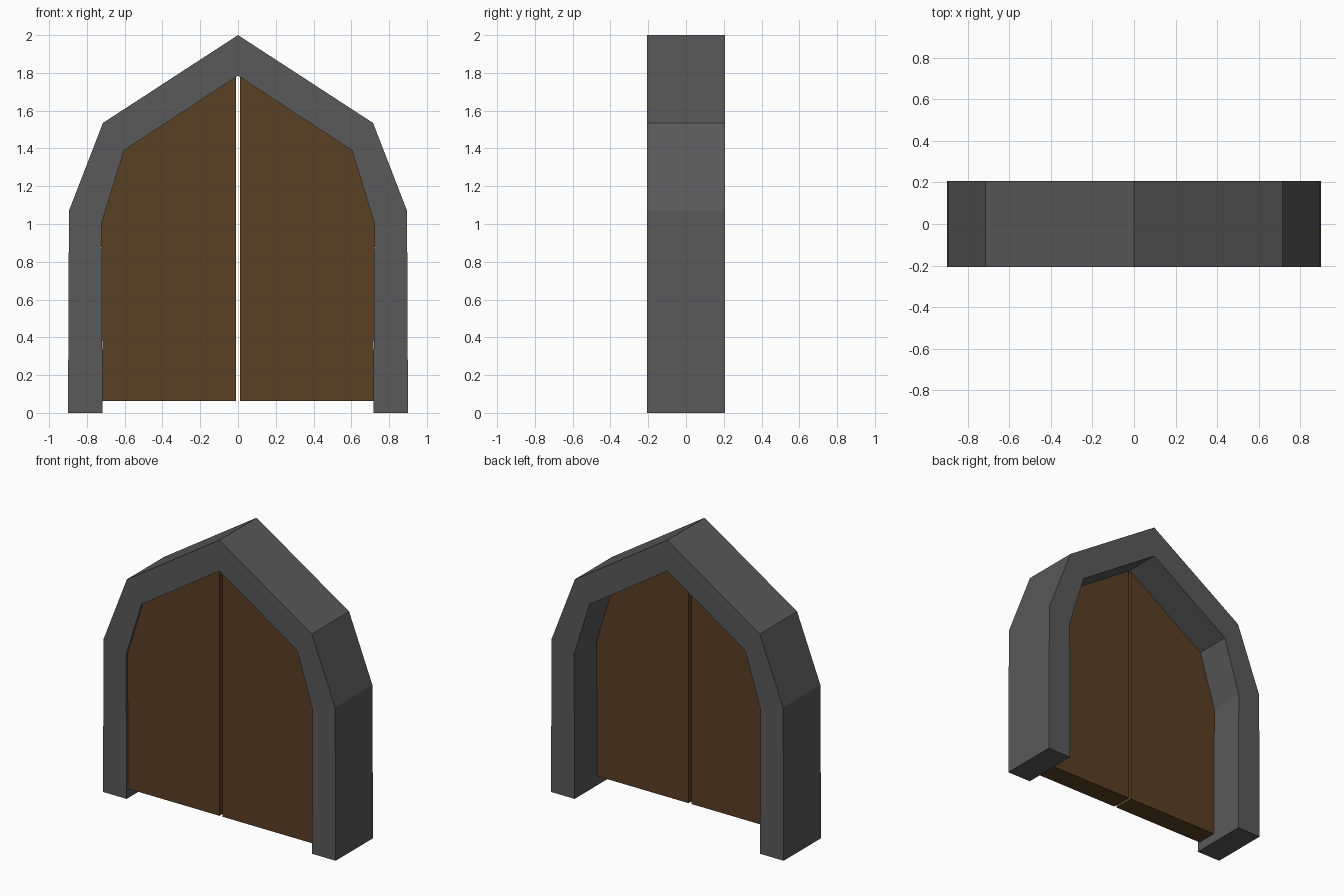
import bpy, bmesh

if "Cube" in bpy.data.objects:
    bpy.data.objects.remove(bpy.data.objects["Cube"])


def material(name, rgb):
    m = bpy.data.materials.new(name)
    m.diffuse_color = (*rgb, 1)
    m.use_nodes = True
    m.node_tree.nodes["Principled BSDF"].inputs["Base Color"].default_value = m.diffuse_color
    return m


def extrude_profile(name, pts, y0, y1, mat):
    """Solid made from an x-z outline, extruded from y0 to y1."""
    bm = bmesh.new()
    face = bm.faces.new([bm.verts.new((x, y0, z)) for x, z in pts])
    ext = bmesh.ops.extrude_face_region(bm, geom=[face])
    for v in ext["geom"]:
        if isinstance(v, bmesh.types.BMVert):
            v.co.y = y1
    bmesh.ops.recalc_face_normals(bm, faces=bm.faces[:])
    me = bpy.data.meshes.new(name)
    bm.to_mesh(me)
    bm.free()
    me.materials.append(mat)
    ob = bpy.data.objects.new(name, me)
    bpy.context.collection.objects.link(ob)
    return ob


def mirrored(half):
    """Full arch outline from its right half, which ends on x = 0."""
    return half + [(-x, z) for x, z in reversed(half[:-1])]


stone = material("stone", (0.1, 0.1, 0.1))
wood = material("wood", (0.1, 0.05, 0.018))

# Pointed arch frame: outer outline followed by the inner one reversed
outer = [(0.9, 0), (0.895, 1.07), (0.715, 1.535), (0, 2.0)]
inner = [(0.717, 0), (0.722, 1.005), (0.603, 1.39), (0, 1.785)]
extrude_profile("arch_frame", mirrored(outer) + mirrored(inner)[::-1],
                -0.206, 0.206, stone)

# Two door leaves filling the opening, set close to the front
gap, sill = 0.011, 0.064
leaf = [(gap, sill), (0.717, sill)] + inner[1:3] + [(gap, 1.778)]
for name, side in (("left_door", -1), ("right_door", 1)):
    extrude_profile(name, [(side * x, z) for x, z in leaf], -0.189, -0.043, wood)
